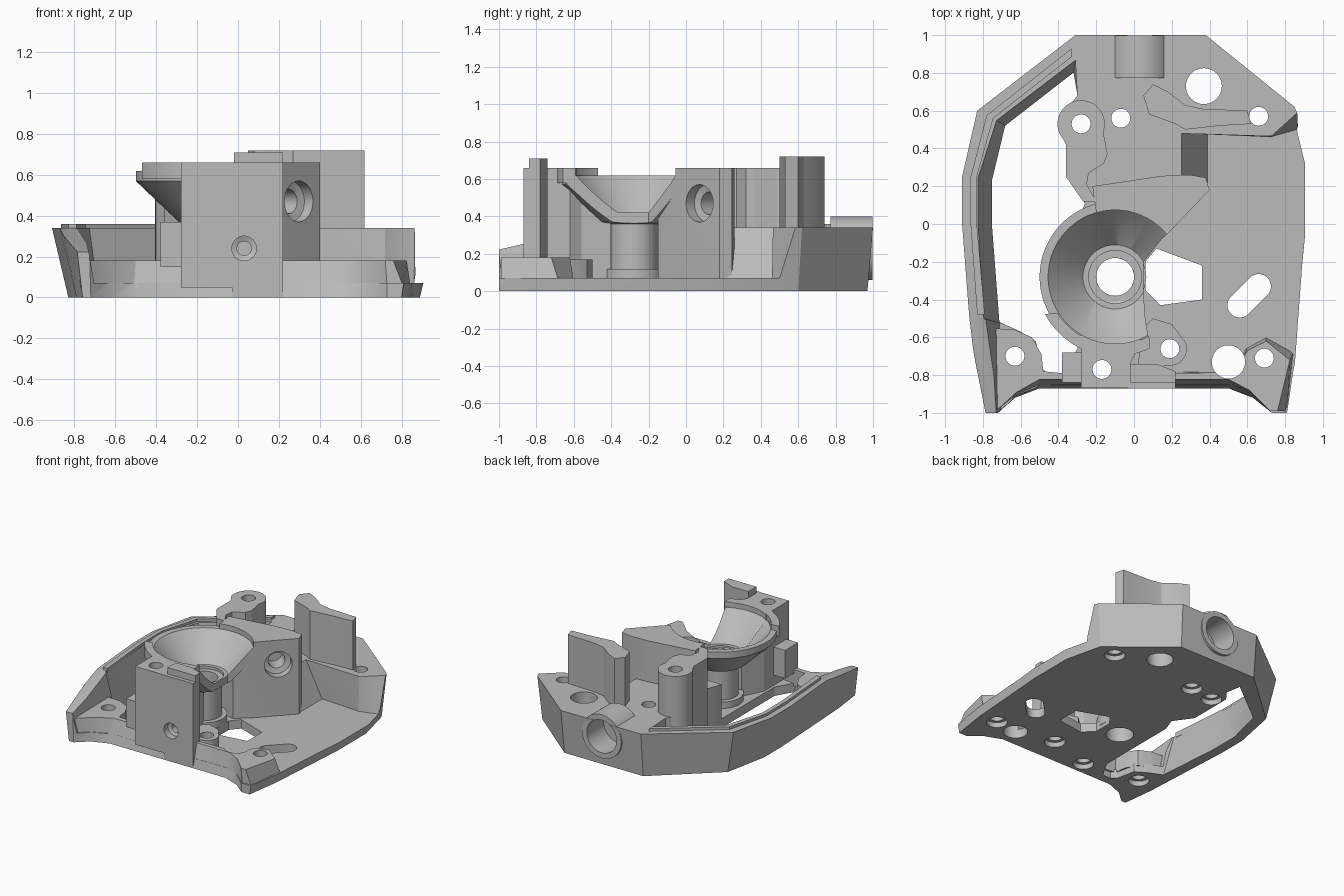
import bpy, bmesh, math
from mathutils import Matrix, Vector

if "Cube" in bpy.data.objects:
    bpy.data.objects.remove(bpy.data.objects["Cube"])

grey = bpy.data.materials.new("plain_grey")
grey.use_nodes = True
grey.diffuse_color = (0.5, 0.5, 0.5, 1)
grey.node_tree.nodes["Principled BSDF"].inputs["Base Color"].default_value = (0.5, 0.5, 0.5, 1)


def add_rings(bm, rings, closed=False):
    """Skin a stack of equal rings; cap the ends, or join last to first."""
    loops = [[bm.verts.new(p) for p in r] for r in rings]
    n = len(loops[0])
    pairs = list(zip(loops, loops[1:])) + ([(loops[-1], loops[0])] if closed else [])
    for a, b in pairs:
        for i in range(n):
            j = (i + 1) % n
            bm.faces.new((a[i], a[j], b[j], b[i]))
    if not closed:
        bm.faces.new(loops[0])
        bm.faces.new(loops[-1])


def finish(name, bm):
    bmesh.ops.recalc_face_normals(bm, faces=bm.faces[:])
    mesh = bpy.data.meshes.new(name)
    bm.to_mesh(mesh)
    bm.free()
    mesh.materials.append(grey)
    ob = bpy.data.objects.new(name, mesh)
    bpy.context.scene.collection.objects.link(ob)
    return ob


def skin(name, rings, closed=False):
    bm = bmesh.new()
    add_rings(bm, rings, closed)
    return finish(name, bm)


def flat(pts, z):
    return [(x, y, z) for x, y in pts]


def prism(name, pts, z0, z1, top=None):
    return skin(name, [flat(pts, z0), flat(top or pts, z1)])


def circle(x, y, r, n=40, a0=0, a1=360):
    step = (a1 - a0) / n
    return [(x + r * math.cos(math.radians(a0 + i * step)),
             y + r * math.sin(math.radians(a0 + i * step))) for i in range(n)]


def revolve(name, c, profile, closed=False):
    return skin(name, [flat(circle(*c, r, 64), z) for r, z in profile], closed)


def rod(name, start, direction, profile):
    """Turned solid along any direction; profile is (radius, distance)."""
    ob = revolve(name, (0, 0), profile)
    turn = Vector(direction).to_track_quat('Z', 'Y').to_matrix().to_4x4()
    ob.data.transform(Matrix.Translation(start) @ turn)
    return ob


def drills(name, outlines, z0, z1):
    bm = bmesh.new()
    for o in outlines:
        add_rings(bm, [flat(o, z0), flat(o, z1)])
    return finish(name, bm)


def cut(ob, *cutters):
    for c in cutters:
        c.hide_render = True
        c.hide_set(True)
        m = ob.modifiers.new(c.name, 'BOOLEAN')
        m.operation, m.solver, m.object = 'DIFFERENCE', 'EXACT', c


CUP = (-0.1, -0.28)

# Base shell: flared outline from floor to rim
low = [(-.31, .97), (.37, .97), (.82, .6), (.89, .31), (.89, -.05), (.84, -.73), (.8, -1),
       (.73, -1), (.63, -.92), (.5, -.87), (-.5, -.87), (-.63, -.92), (-.72, -1), (-.76, -1),
       (-.79, -.75), (-.83, 0), (-.83, .22), (-.76, .57)]
high = [(-.31, 1), (.38, 1), (.85, .62), (.97, .33), (.97, -.05), (.9, -.73), (.85, -1),
        (.72, -1), (.62, -.87), (.5, -.78), (-.5, -.78), (-.62, -.87), (-.73, -1), (-.8, -1),
        (-.86, -.65), (-.91, 0), (-.91, .25), (-.83, .6)]
base = prism("base_shell", low, 0, .34, high)

# Side window
edge = [(-.52, -.62), (-.49, -.76), (-.45, -.8), (-.38, -.8), (-.3, -.66), (-.3, 0),
        (-.26, .11), (-.36, .25), (-.36, .6), (-.3, .68)]
window = prism("window_cutter",
               [(-.32, .8), (-.68, .52), (-.75, .23), (-.75, 0), (-.71, -.52), (-.6, -.57)] + edge,
               -.01, .36,
               [(-.31, .87), (-.73, .55), (-.83, .24), (-.83, 0), (-.8, -.5), (-.6, -.57)] + edge)

# Low floor pocket with a sloping inner side
pocket = prism("pocket_cutter",
               [(-.7, -1.2), (1.2, -1.2), (1.2, .6), (.86, .5), (.72, .46), (.39, .48), (.39, .18),
                (.18, -.01), (-.72, -.01)], .07, .36,
               [(-.75, -1.2), (1.2, -1.2), (1.2, .72), (.86, .59), (.72, .465), (.24, .48), (.24, .18),
                (.15, -.01), (-.825, -.01)])

# Falling top of the left-hand wall
slope = [(-.48, .342), (-1.1, .2), (-1.1, .6), (-.48, .6)]
taper = skin("wall_taper_cutter", [[(x, y, z) for y, z in slope] for x in (-1.2, -.66)])

# Vertical screw holes with wider mouths below, slot and lens hole
small = [(.66, .57), (-.07, .56), (-.28, .53), (-.63, -.7), (-.17, -.77), (.19, -.66), (.69, -.71)]
holes = [circle(x, y, .05) for x, y in small]
holes += [circle(.37, .73, .095), circle(.5, -.73, .088), circle(*CUP, .1)]
holes.append(circle(.66, -.33, .065, 16, -45, 135) + [(.614, -.284)]
             + circle(.56, -.43, .065, 16, 135, 315) + [(.606, -.476)])
holes.append([(.06, -.2), (.12, -.13), (.36, -.22), (.36, -.4), (.14, -.43), (.06, -.35)])
drill = drills("hole_cutter", holes, -.1, 1)
mouths = drills("hole_mouth_cutter", [circle(x, y, .075) for x, y in small], -.1, .04)

# Rear bore and its raised sleeve
bore = rod("rear_bore_cutter", (.03, 1.1, .23), (0, -1, 0), [(.128, 0), (.128, .31)])
sleeve = rod("rear_sleeve", (.03, .998, .23), (0, -1, 0), [(.17, 0), (.17, .225)])
cut(base, window, pocket, taper, drill, mouths, bore)
cut(sleeve, bore)

# Raised lip on the window wall
prism("wall_lip", [(-.33, .93), (-.78, .575), (-.865, .25), (-.865, 0), (-.83, -.48),
                   (-.79, -.48), (-.832, 0), (-.832, .25), (-.745, .56), (-.33, .885)], .32, .36)

# Sloping front lip with its corner horn
lip = prism("front_lip",
            [(.2, -.855), (.5, -.855), (.62, -.9), (.73, -.99), (.81, -.99), (.845, -.68), (.7, -.6),
             (.59, -.66), (.54, -.78), (.2, -.785)], .05, .18,
            [(.2, -.822), (.5, -.822), (.61, -.88), (.72, -.99), (.76, -.99), (.825, -.72), (.7, -.62),
             (.6, -.67), (.54, -.785), (.2, -.79)])
cut(lip, drill)

# Front screw tab
inner = [(-.77, -.55), (-.63, -.56), (-.54, -.6), (-.49, -.69), (-.48, -.78)]
tab = prism("front_tab", inner + [(-.28, -.8), (-.28, -.855), (-.51, -.857), (-.63, -.908), (-.73, -.99), (-.77, -.99)],
            .05, .18,
            inner + [(-.28, -.8), (-.28, -.822), (-.5, -.822), (-.62, -.89), (-.73, -.99), (-.78, -.99)])
cut(tab, drill)

# Socket cup with stem, open towards the right
cup = revolve("socket_cup", CUP, [(.4, .62), (.4, .57), (.19, .37), (.13, .36), (.13, .03), (.1, .03),
                                  (.1, .4), (.14, .4), (.14, .42), (.17, .42), (.355, .62)], True)
opening = prism("cup_opening_cutter", [(.05, -.36), (.05, -.2), (.17, -.05), (.5, .2), (.6, -.7),
                                       (.1, -.75), (.06, -.5)], .3, .9)
cut(cup, opening)
revolve("stem_collar", CUP, [(.165, .03), (.165, .12), (.1, .12), (.1, .03)], True)
cavity = revolve("cup_cavity_cutter", CUP, [(.1, .39), (.168, .418), (.354, .62), (.354, 1)])

# Raised arc along the cup rim
arc = circle(*CUP, .42, 24, 208, 300) + circle(*CUP, .36, 24, 300, 208)
prism("cup_rim_arc", arc, .58, .66)

# Middle block behind the cup with an angled bore
block = prism("middle_block", [(-.22, .2), (-.05, .225), (.15, .255), (.3, .26), (.38, .245), (.4, .18),
                               (.17, -.06), (.06, -.15), (-.08, -.12), (-.2, .06)], .06, .66)
angled = rod("angled_bore_cutter", (.36, .01, .47), (-1, 1, 0),
             [(.1, 0), (.1, .15), (.06, .16), (.06, .28)])
cut(block, cavity, angled)

# Front column, end plate and side step
column = prism("front_column", [(-.28, -.868), (-.02, -.868), (-.02, -.74), (.04, -.62), (.0, -.56),
                                (-.02, -.4), (-.2, -.4), (-.28, -.56)], .05, .66)
front_bore = rod("front_bore_cutter", (.03, -1, .24), (0, 1, 0),
                 [(.06, 0), (.06, .18), (.035, .19), (.035, .235)])
cut(column, cavity, drill, front_bore)
plate = prism("front_plate", [(-.03, -.87), (.22, -.87), (.22, -.78), (.12, -.74), (-.03, -.74)], .003, .66)
cut(plate, front_bore)
prism("plate_tip", [(-.02, -.84), (.22, -.84), (.22, -.78), (.12, -.74), (-.02, -.74)], .65, .71)
prism("column_step", [(-.38, -.84), (-.24, -.84), (-.24, -.68), (-.38, -.68)], .15, .37)

# Small screw platform beside the column
platform = prism("screw_platform", [(.04, -.56), (.1, -.5), (.2, -.53)] + circle(.19, -.66, .09, 12, 20, -90)
                 + [(.02, -.76)], .05, .17)
cut(platform, drill)

# Rear screw post with its web, and tall rear blade
post = prism("rear_post", circle(-.28, .53, .125, 30, -20, 230)
             + [(-.36, .42), (-.36, .25), (-.27, .12), (-.2, .12), (-.25, .21), (-.24, .27), (-.16, .32),
                (-.14, .37)], .1, .66)
cut(post, drill)
prism("rear_blade", [(.05, .68), (.1, .74), (.18, .7), (.27, .63), (.36, .61), (.6, .6), (.62, .53),
                     (.45, .52), (.27, .5), (.22, .53), (.08, .58)], .3, .72)

# Bake the cuts and smooth only the rounded surfaces
cutters = [o for o in bpy.data.objects if o.name.endswith("_cutter")]
parts = [o for o in bpy.context.scene.objects if o.type == 'MESH' and o not in cutters]
deps = bpy.context.evaluated_depsgraph_get()
baked = {o: bpy.data.meshes.new_from_object(o.evaluated_get(deps)) for o in parts if o.modifiers}
for o, mesh in baked.items():
    o.modifiers.clear()
    o.data = mesh
for c in cutters:
    bpy.data.objects.remove(c)
bpy.ops.object.select_all(action='DESELECT')
for o in parts:
    o.select_set(True)
bpy.context.view_layer.objects.active = base
bpy.ops.object.shade_smooth_by_angle(angle=math.radians(25))
